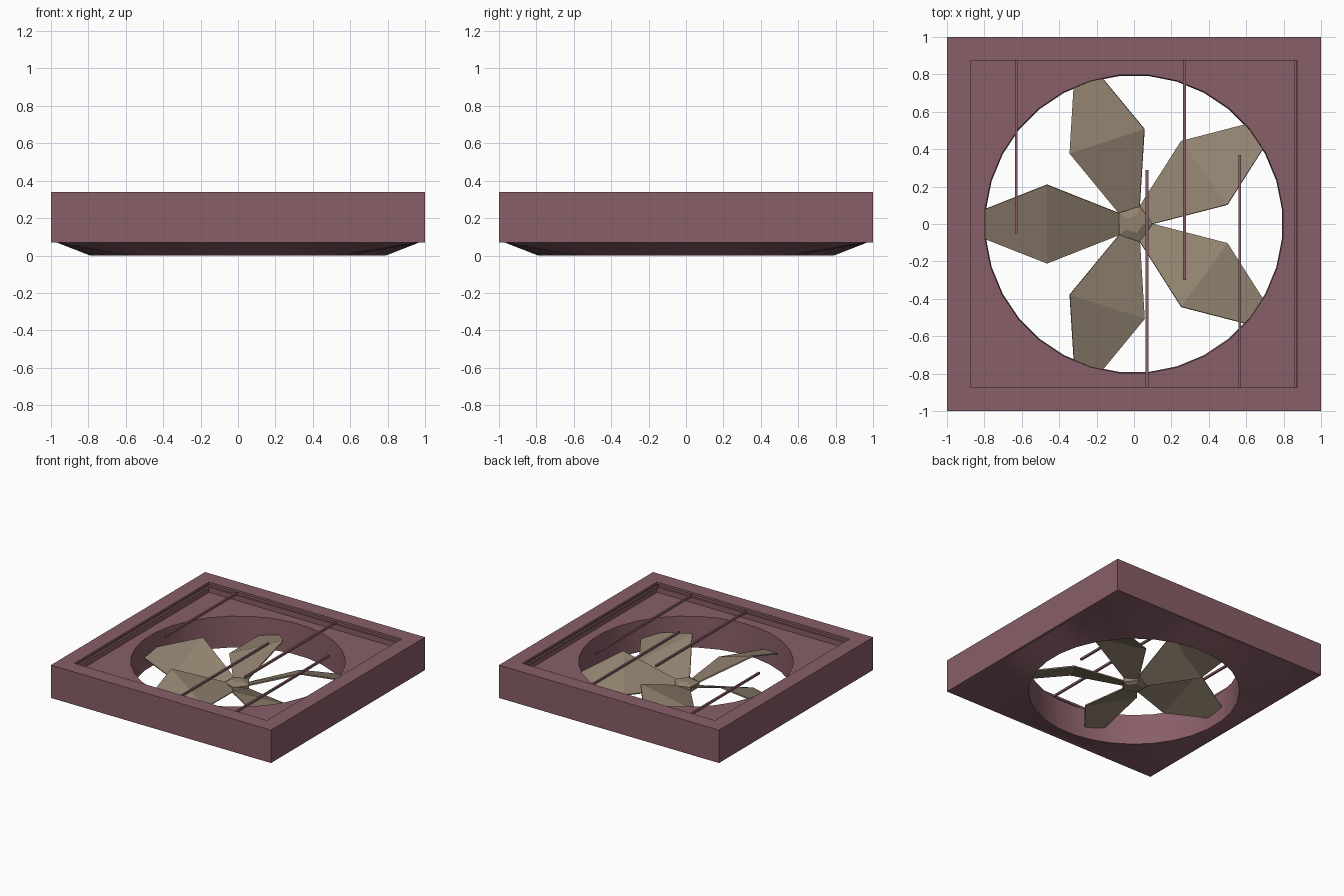
import bpy
import bmesh
from math import sin, cos, pi, radians
from mathutils import Matrix

cube = bpy.data.objects.get("Cube")
if cube:
    bpy.data.objects.remove(cube, do_unlink=True)


def make_material(name, colour):
    mat = bpy.data.materials.new(name)
    mat.use_nodes = True
    mat.diffuse_color = colour
    mat.node_tree.nodes["Principled BSDF"].inputs["Base Color"].default_value = colour
    return mat


def make_object(name, bm, mat):
    bmesh.ops.recalc_face_normals(bm, faces=bm.faces)
    mesh = bpy.data.meshes.new(name)
    bm.to_mesh(mesh)
    bm.free()
    mesh.materials.append(mat)
    obj = bpy.data.objects.new(name, mesh)
    bpy.context.collection.objects.link(obj)
    return obj


mauve = make_material("dusty mauve", (0.25, 0.113, 0.137, 1))
tan = make_material("dull tan", (0.287, 0.226, 0.162, 1))

# Housing: one closed loft through round and square rings
SIDES = 32
step = 2 * pi / SIDES
angles = sorted([(i + 0.5) * step for i in range(SIDES)]
                + [pi / 4 + i * pi / 2 for i in range(4)])


def ring_point(shape, size, angle):
    c, s = cos(angle), sin(angle)
    if shape == "square":
        r = size / max(abs(c), abs(s))
    else:
        # points at the square's corners lie on the chord of the round ring
        offset = (angle % step) - step / 2
        r = size if abs(offset) < 0.001 else size * cos(step / 2)
    return r * c, r * s


profile = [
    ("round", 0.795, 0.0), ("square", 0.97, 0.07), ("square", 1.0, 0.07),
    ("square", 1.0, 0.34), ("square", 0.875, 0.34),
    # shallow rail groove around the tray
    ("square", 0.875, 0.322), ("square", 0.89, 0.322),
    ("square", 0.89, 0.298), ("square", 0.875, 0.298),
    ("square", 0.875, 0.255), ("round", 0.8, 0.255),
]
bm = bmesh.new()
rings = [[bm.verts.new((*ring_point(shape, size, a), z)) for a in angles]
         for shape, size, z in profile]
for k, ring in enumerate(rings):
    following = rings[(k + 1) % len(rings)]
    for i in range(len(ring)):
        j = (i + 1) % len(ring)
        bm.faces.new((ring[i], ring[j], following[j], following[i]))
housing = make_object("housing", bm, mauve)
bpy.ops.object.select_all(action="DESELECT")
housing.select_set(True)
bpy.context.view_layer.objects.active = housing
bpy.ops.object.shade_smooth_by_angle(angle=radians(15))

# Thin bars across the tray: x position, start y, end y
for n, (x, y0, y1) in enumerate([(-0.63, -0.05, 0.88), (0.07, -0.875, 0.29),
                                 (0.27, -0.3, 0.88), (0.565, -0.875, 0.37),
                                 (0.865, -0.875, 0.875)]):
    bm = bmesh.new()
    bmesh.ops.create_cube(bm, size=1, matrix=Matrix.Translation((x, (y0 + y1) / 2, 0.31))
                          @ Matrix.Diagonal((0.015, y1 - y0, 0.017, 1)))
    make_object(f"bar_{n + 1}", bm, mauve)

# Five-sided hub with a bevelled top
bm = bmesh.new()
hub_rings = [[bm.verts.new((r * cos(2 * pi * i / 5), r * sin(2 * pi * i / 5), z))
              for i in range(5)]
             for r, z in ((0.07, 0.03), (0.1, 0.045), (0.1, 0.085), (0.05, 0.105))]
for low, high in zip(hub_rings, hub_rings[1:]):
    for i in range(5):
        j = (i + 1) % 5
        bm.faces.new((low[i], low[j], high[j], high[i]))
bm.faces.new(hub_rings[0])
bm.faces.new(hub_rings[-1])
make_object("hub", bm, tan)

# Pitched blades: distance, half width, low edge height, high edge height
sections = [(0.08, 0.058, 0.055, 0.085), (0.465, 0.21, 0.08, 0.245),
            (0.8, 0.078, 0.10, 0.125)]
for n in range(5):
    bm = bmesh.new()
    pairs = [(bm.verts.new((d, w, low)), bm.verts.new((d, -w, high)))
             for d, w, low, high in sections]
    for (a, b), (c, d) in zip(pairs, pairs[1:]):
        bm.faces.new((a, b, d, c))
    blade = make_object(f"blade_{n + 1}", bm, tan)
    blade.rotation_euler.z = radians(36 + 72 * n)
    thick = blade.modifiers.new("thickness", "SOLIDIFY")
    thick.thickness = 0.01
    thick.offset = 0
